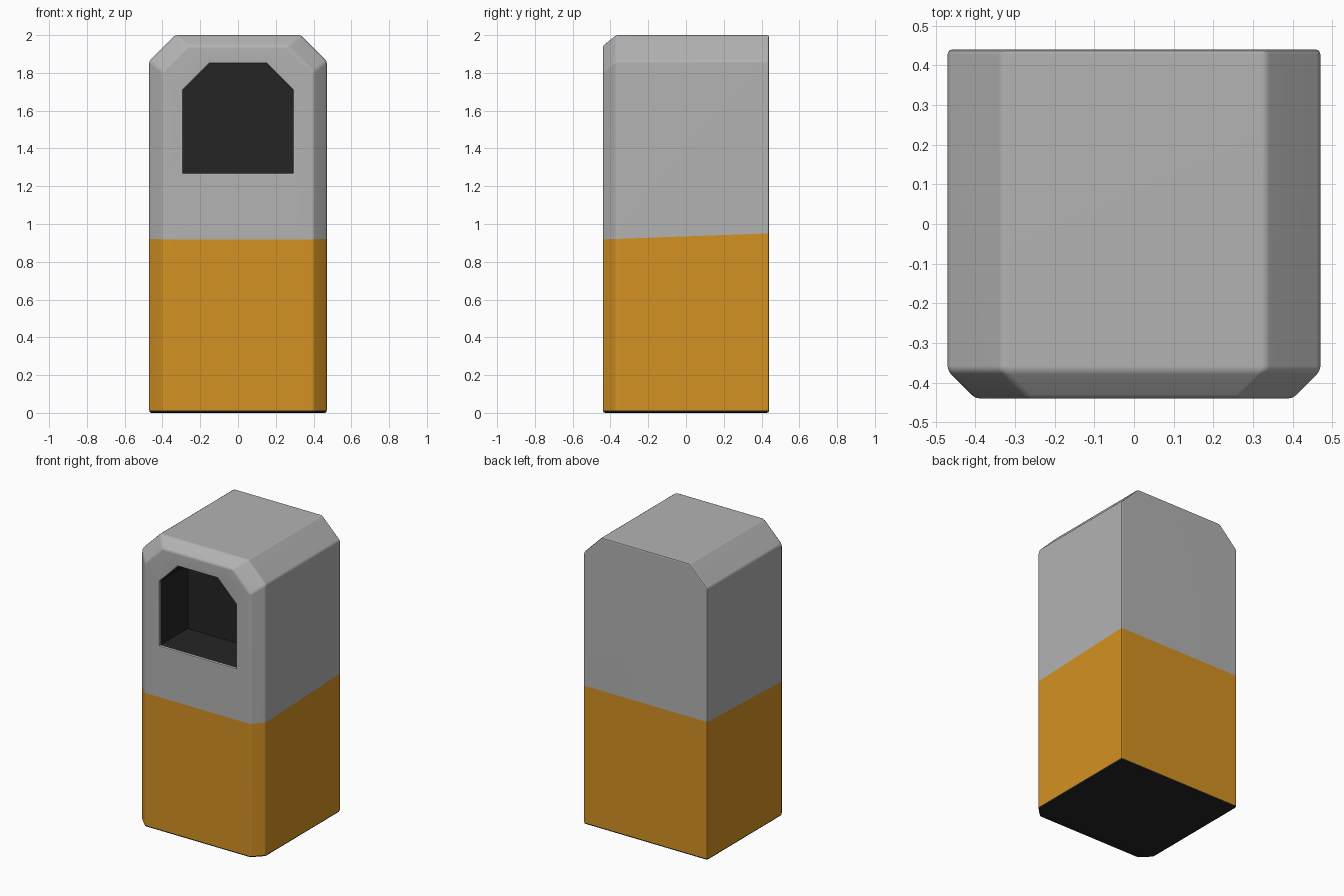
import bpy, bmesh, math
from mathutils import Vector

if "Cube" in bpy.data.objects:
    bpy.data.objects.remove(bpy.data.objects["Cube"])


def material(name, rgb):
    m = bpy.data.materials.new(name)
    m.diffuse_color = (*rgb, 1)
    m.use_nodes = True
    m.node_tree.nodes["Principled BSDF"].inputs["Base Color"].default_value = m.diffuse_color
    return m


def outline(w, bottom, top, cut):
    """Upright box outline (x, z) with both top corners cut off."""
    return [(-w, bottom), (w, bottom), (w, top - cut),
            (w - cut, top), (cut - w, top), (-w, top - cut)]


# Rings from the back, round the front chamfer, into the recess
body = outline(0.47, 0, 2.0, 0.137)
face = outline(0.40, 0, 1.943, 0.137)
hole = outline(0.29, 1.27, 1.85, 0.14)
sections = [(0.44, body), (-0.37, body), (-0.44, face), (-0.44, hole), (-0.13, hole)]

bm = bmesh.new()
rings = [[bm.verts.new((x, y, z)) for x, z in pts] for y, pts in sections]
for a, b in zip(rings, rings[1:]):
    for i in range(6):
        j = (i + 1) % 6
        bm.faces.new((a[i], a[j], b[j], b[i]))
bm.faces.new(rings[0])
bm.faces.new(rings[-1])
bmesh.ops.recalc_face_normals(bm, faces=bm.faces[:])
bm.normal_update()

# Fine rounding on all outer edges
edges = [e for e in bm.edges if e.calc_face_angle_signed(0) > 0.25]
bmesh.ops.bevel(bm, geom=edges, offset=0.012, offset_type='OFFSET', segments=2,
                profile=0.5, affect='EDGES', clamp_overlap=True)

# Slightly sloping colour line round the middle
point, normal = Vector((0, -0.40, 0.92)), Vector((0, -0.036, 1)).normalized()
bmesh.ops.bisect_plane(bm, geom=bm.verts[:] + bm.edges[:] + bm.faces[:],
                       plane_co=point, plane_no=normal, dist=1e-5)
bm.normal_update()

# Grey above the line, orange below, black recess and underside
for f in bm.faces:
    c = f.calc_center_median()
    recess = abs(c.x) < 0.295 and 1.26 < c.z < 1.855 and -0.425 < c.y < 0
    if recess or c.z < 0.01:
        f.material_index = 2
    elif (c - point).dot(normal) < 0:
        f.material_index = 1

mesh = bpy.data.meshes.new("bin_body")
bm.to_mesh(mesh)
bm.free()
for m in (material("grey", (0.45, 0.45, 0.45)),
          material("orange", (0.66, 0.285, 0.016)),
          material("black", (0.018, 0.018, 0.018))):
    mesh.materials.append(m)
obj = bpy.data.objects.new("bin_body", mesh)
bpy.context.collection.objects.link(obj)
bpy.context.view_layer.objects.active = obj
obj.select_set(True)
bpy.ops.object.shade_smooth_by_angle(angle=math.radians(40))
wn = obj.modifiers.new("flat_panels", 'WEIGHTED_NORMAL')
wn.keep_sharp = True
